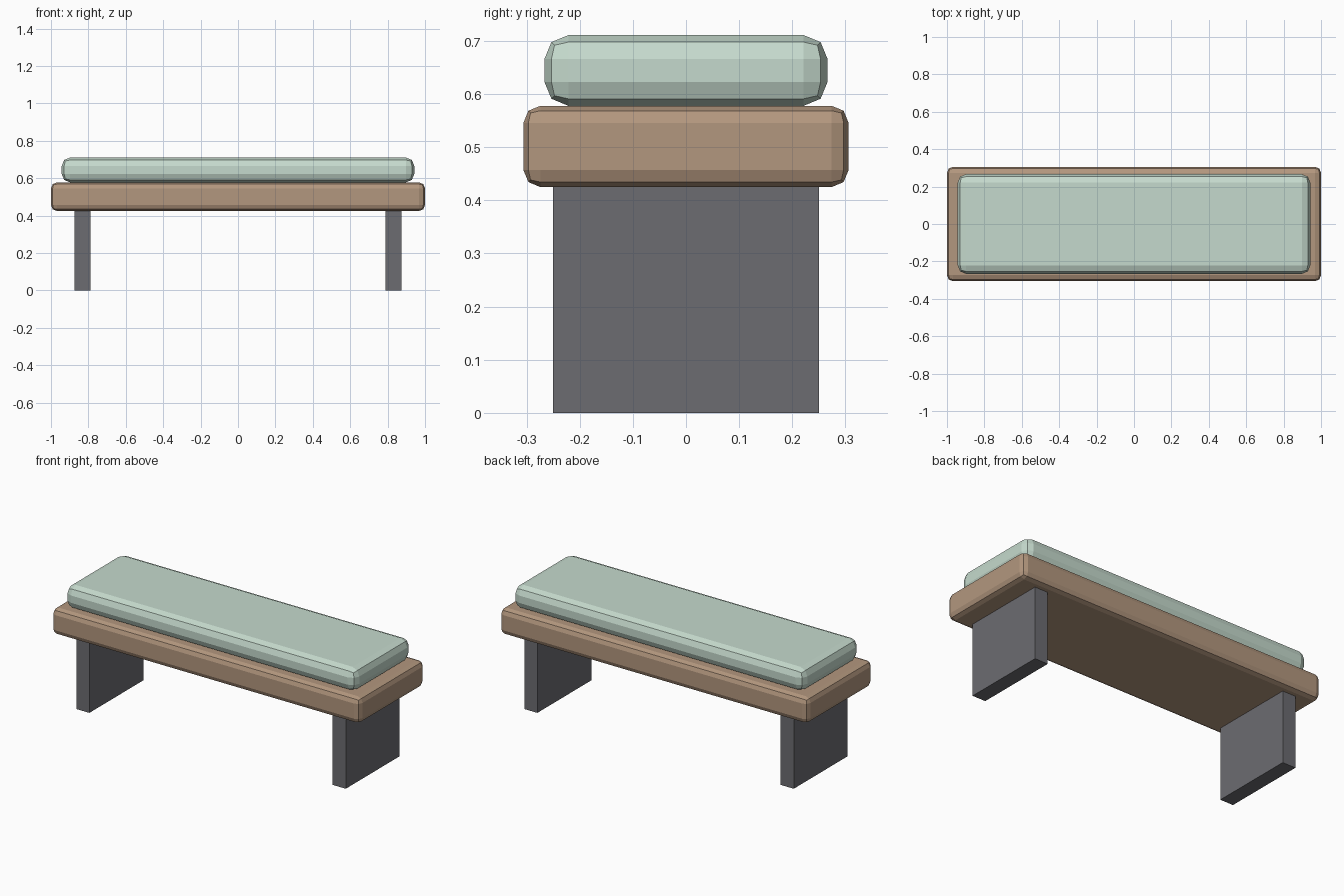
import bpy

if "Cube" in bpy.data.objects:
    bpy.data.objects.remove(bpy.data.objects["Cube"])


def material(name, rgb):
    mat = bpy.data.materials.new(name)
    mat.diffuse_color = (*rgb, 1)
    mat.use_nodes = True
    mat.node_tree.nodes["Principled BSDF"].inputs["Base Color"].default_value = mat.diffuse_color
    return mat


def block(name, centre_x, size, bottom, mat, bevel=0):
    bpy.ops.mesh.primitive_cube_add(size=1, location=(centre_x, 0, bottom + size[2] / 2))
    ob = bpy.context.object
    ob.name = name
    ob.scale = size
    bpy.ops.object.transform_apply(location=False, rotation=False, scale=True)
    ob.data.materials.append(mat)
    if bevel:
        mod = ob.modifiers.new("rounded_edges", 'BEVEL')
        mod.width = bevel
        mod.segments = 2
    return ob


wood = material("wood", (0.45, 0.31, 0.21))
fabric = material("fabric", (0.56, 0.70, 0.61))
metal = material("dark_metal", (0.15, 0.15, 0.165))

# Slab legs
for side, name in ((-1, "left_leg"), (1, "right_leg")):
    block(name, side * 0.832, (0.085, 0.5, 0.426), 0, metal)

# Wooden bench top
block("bench_top", 0, (2.0, 0.612, 0.153), 0.425, wood, 0.032)

# Soft cushion
block("cushion", 0, (1.885, 0.533, 0.133), 0.578, fabric, 0.045)
